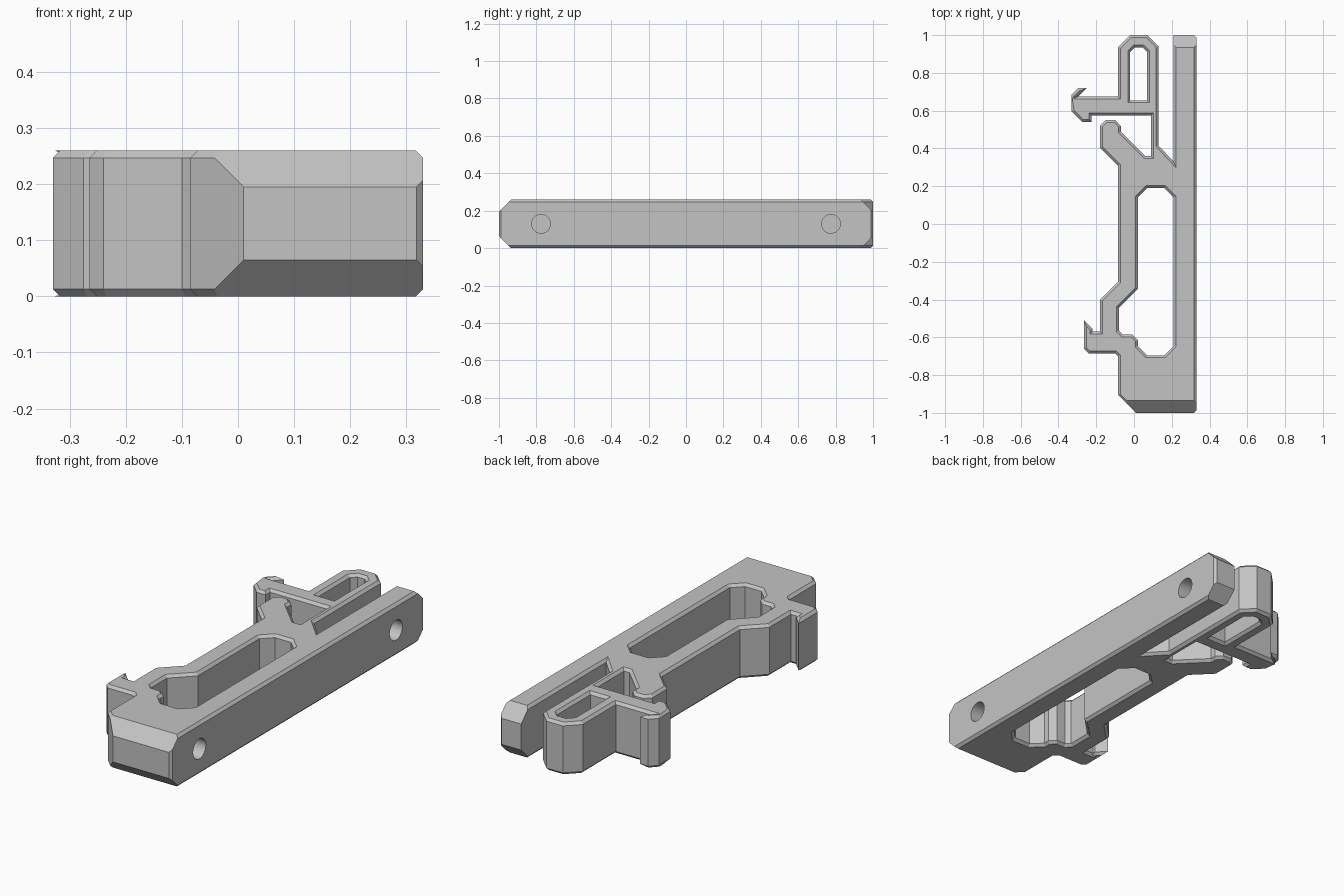
import bpy, bmesh, math
from mathutils import Vector

cube = bpy.data.objects.get("Cube")
if cube:
    bpy.data.objects.remove(cube, do_unlink=True)

HEIGHT = 0.26
CHAMFER = 0.013

# One flat grey for the whole part
grey = bpy.data.materials.new("plain_grey")
grey.use_nodes = True
colour = (0.55, 0.55, 0.55, 1)
grey.diffuse_color = colour
grey.node_tree.nodes["Principled BSDF"].inputs["Base Color"].default_value = colour

# Plan outline, counterclockwise, split by region
rail = [(0.01, -1), (0.318, -1), (0.33, -0.988), (0.33, 0.988), (0.318, 1), (0.21, 1), (0.21, 0.33)]
finger = [(0.13, 0.415), (0.13, 0.94), (0.07, 1), (-0.02, 1), (-0.085, 0.935), (-0.085, 0.675)]
rear_hook = [(-0.295, 0.675), (-0.25, 0.72), (-0.295, 0.72), (-0.33, 0.685), (-0.33, 0.595),
             (-0.275, 0.54), (-0.225, 0.54), (-0.225, 0.575)]
notch = [(0.09, 0.575), (0.09, 0.36), (0.06, 0.36), (-0.07, 0.49)]
stub = [(-0.07, 0.52), (-0.1, 0.55), (-0.15, 0.55), (-0.18, 0.52), (-0.18, 0.405)]
side_arm = [(-0.085, 0.31), (-0.085, -0.305), (-0.18, -0.4), (-0.18, -0.57)]
front_hook = [(-0.22, -0.57), (-0.22, -0.555), (-0.265, -0.51), (-0.265, -0.66),
              (-0.24, -0.685), (-0.1, -0.685), (-0.085, -0.7), (-0.085, -0.905)]
outline = rail + finger + rear_hook + notch + stub + side_arm + front_hook

# Openings through the plan
finger_slot = [(-0.02, 0.655), (0.07, 0.655), (0.07, 0.91), (0.045, 0.935), (0.005, 0.935), (-0.02, 0.91)]
main_window = [(0.21, 0.14), (0.16, 0.19), (0.07, 0.19), (0.02, 0.14), (0.02, -0.345), (-0.08, -0.445),
               (-0.08, -0.565), (-0.06, -0.585), (-0.01, -0.585), (0.02, -0.615), (0.02, -0.645),
               (0.07, -0.695), (0.16, -0.695), (0.21, -0.645)]


def inset(loop, distance):
    """Move a loop into the material on its left, with mitred corners."""
    points = [Vector(p) for p in loop]
    result = []
    for i, p in enumerate(points):
        before = (p - points[i - 1]).normalized()
        after = (points[(i + 1) % len(points)] - p).normalized()
        n, m = Vector((-before.y, before.x)), Vector((-after.y, after.x))
        result.append(p + (n + m) * distance / (1 + n.dot(m)))
    return result


def chamfered_plate(name, loops):
    """Extrude nested loops to a plate with chamfered top and bottom edges."""
    bm = bmesh.new()
    caps = ([], [])
    levels = [(0, CHAMFER), (CHAMFER, 0), (HEIGHT - CHAMFER, 0), (HEIGHT, CHAMFER)]
    for loop in loops:
        rings = [[bm.verts.new((p.x, p.y, z)) for p in inset(loop, d)] for z, d in levels]
        count = len(loop)
        for low, high in zip(rings, rings[1:]):
            for i in range(count):
                j = (i + 1) % count
                bm.faces.new((low[i], low[j], high[j], high[i]))
        for cap, ring in zip(caps, (rings[0], rings[-1])):
            cap += [bm.edges.get((ring[i - 1], ring[i])) for i in range(count)]
    for cap, up in zip(caps, (-1, 1)):
        bmesh.ops.triangle_fill(bm, edges=cap, use_beauty=True, normal=(0, 0, up))
    bmesh.ops.recalc_face_normals(bm, faces=bm.faces)
    mesh = bpy.data.meshes.new(name)
    bm.to_mesh(mesh)
    bm.free()
    obj = bpy.data.objects.new(name, mesh)
    bpy.context.collection.objects.link(obj)
    mesh.materials.append(grey)
    return obj


def carve(target, cutter):
    """Subtract a cutter, then discard it."""
    cutter.hide_render = True
    cutter.data.materials.append(grey)
    mod = target.modifiers.new("carve", "BOOLEAN")
    mod.operation, mod.solver, mod.object = "DIFFERENCE", "EXACT", cutter
    bpy.ops.object.select_all(action="DESELECT")
    bpy.context.view_layer.objects.active = target
    target.select_set(True)
    bpy.ops.object.modifier_apply(modifier=mod.name)
    bpy.data.objects.remove(cutter, do_unlink=True)


bracket = chamfered_plate("latch_bracket", [outline, finger_slot[::-1], main_window[::-1]])

# Large end chamfers: whole width in front, only the rail at the back
for end, x, width in ((-1, 0.1, 1.2), (1, 0.34, 0.34)):
    for side in (-1, 1):
        centre = Vector((x, end * 0.9675, HEIGHT / 2 + side * 0.0975))
        centre += Vector((0, end, side)).normalized() * 0.1
        bpy.ops.mesh.primitive_cube_add(size=1, location=centre, rotation=(math.pi / 4, 0, 0))
        wedge = bpy.context.object
        wedge.scale = (width, 0.2, 0.2)
        carve(bracket, wedge)

# Round blind holes in the outer face of the rail
for y in (-0.775, 0.775):
    bpy.ops.mesh.primitive_cylinder_add(vertices=48, radius=0.05, depth=0.2,
                                        location=(0.33, y, HEIGHT / 2), rotation=(0, math.pi / 2, 0))
    carve(bracket, bpy.context.object)

bpy.ops.object.shade_smooth_by_angle(angle=math.radians(25))
